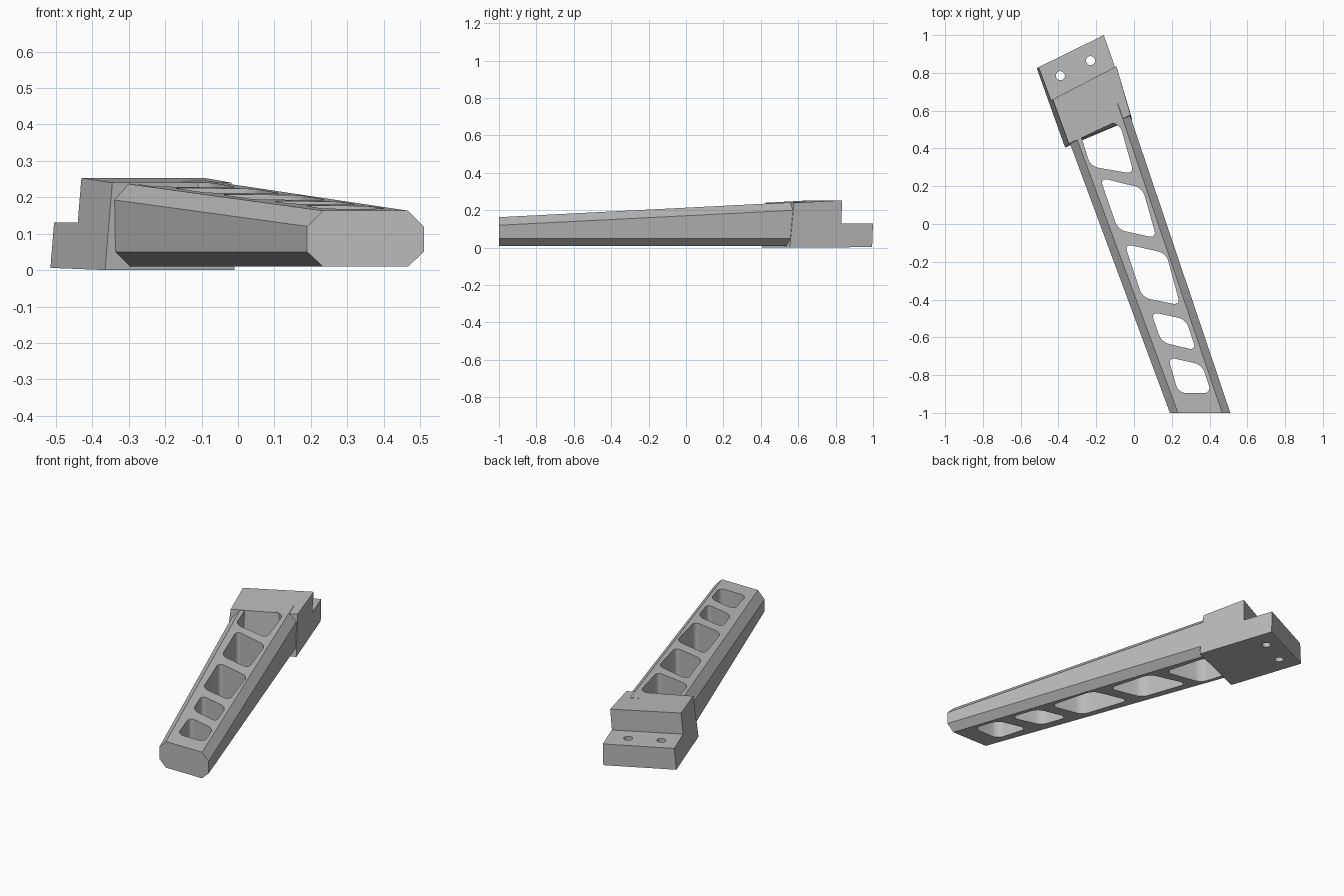
import bpy, bmesh, math
from mathutils import Vector

if "Cube" in bpy.data.objects:
    bpy.data.objects.remove(bpy.data.objects["Cube"], do_unlink=True)

grey = bpy.data.materials.new("plain grey")
grey.use_nodes = True
grey.diffuse_color = (0.5, 0.5, 0.5, 1)
grey.node_tree.nodes["Principled BSDF"].inputs["Base Color"].default_value = (0.5, 0.5, 0.5, 1)


def make_object(name, bm):
    bmesh.ops.recalc_face_normals(bm, faces=bm.faces)
    mesh = bpy.data.meshes.new(name)
    bm.to_mesh(mesh)
    bm.free()
    mesh.materials.append(grey)
    obj = bpy.data.objects.new(name, mesh)
    bpy.context.collection.objects.link(obj)
    return obj


def loft(name, start, end):
    """Solid between two matching outlines."""
    bm = bmesh.new()
    a = [bm.verts.new(p) for p in start]
    b = [bm.verts.new(p) for p in end]
    bm.faces.new(a)
    bm.faces.new(b)
    for i in range(len(a)):
        j = (i + 1) % len(a)
        bm.faces.new((a[i], a[j], b[j], b[i]))
    return make_object(name, bm)


def cut(obj, cutter):
    """Subtract the cutter, then discard it."""
    cutter.hide_render = True
    mod = obj.modifiers.new("holes", 'BOOLEAN')
    mod.operation = 'DIFFERENCE'
    mod.solver = 'EXACT'
    mod.object = cutter
    bpy.ops.object.select_all(action='DESELECT')
    obj.select_set(True)
    bpy.context.view_layer.objects.active = obj
    bpy.ops.object.modifier_apply(modifier=mod.name)
    bpy.data.objects.remove(cutter, do_unlink=True)
    bpy.ops.object.shade_smooth_by_angle(angle=math.radians(30))


# Tapering arm with chamfered corners, running into the mounting block
def arm_section(left, right, rise, chamfer=0.043):
    top, bottom = 0.163 + rise, 0.01
    l, r = Vector(left), Vector(right)
    across = (r - l).normalized() * chamfer

    def ring(p, z):
        return (p.x, p.y, z)
    return [ring(l + across, bottom), ring(r - across, bottom),
            ring(r, bottom + 0.04), ring(r, top - chamfer),
            ring(r - across, top), ring(l + across, top),
            ring(l, top - chamfer), ring(l, bottom + 0.04)]


front_end = arm_section((0.19, -1), (0.51, -1), 0)
back_end = arm_section((-0.37, 0.51), (-0.05, 0.66), 0)
# The top keeps one constant slope toward the back
for i in (3, 4, 5, 6):
    x, y, z = back_end[i]
    back_end[i] = (x, y, z + (y + 1) * 0.0507)
arm = loft("arm", front_end, back_end)

# Rounded windows through the arm
windows = [
    [(0.18, -0.705), (0.36, -0.745), (0.41, -0.895), (0.235, -0.895)],
    [(0.09, -0.465), (0.275, -0.505), (0.33, -0.67), (0.145, -0.625)],
    [(-0.05, -0.105), (0.17, -0.155), (0.245, -0.43), (0.045, -0.39)],
    [(-0.18, 0.245), (0.045, 0.19), (0.12, -0.075), (-0.085, -0.03)],
    [(-0.31, 0.56), (-0.075, 0.53), (0.0, 0.265), (-0.23, 0.305)],
]
bm = bmesh.new()
for corners in windows:
    face = bm.faces.new([bm.verts.new((x, y, -0.2)) for x, y in corners])
    ext = bmesh.ops.extrude_face_region(bm, geom=[face])
    moved = [v for v in ext["geom"] if isinstance(v, bmesh.types.BMVert)]
    bmesh.ops.translate(bm, verts=moved, vec=(0, 0, 0.8))
upright = [e for e in bm.edges if abs(e.verts[0].co.z - e.verts[1].co.z) > 0.5]
bmesh.ops.bevel(bm, geom=upright, offset=0.04, segments=6, profile=0.5, affect='EDGES')
cut(arm, make_object("window_cutter", bm))

# Stepped mounting block, leaning slightly
left_side = [(-0.365, 0.405, 0), (-0.515, 0.825, 0.006), (-0.505, 0.83, 0.13),
             (-0.44, 0.655, 0.13), (-0.43, 0.66, 0.253), (-0.345, 0.425, 0.24)]
right_side = [(-0.01, 0.555, 0), (-0.16, 0.995, 0.003), (-0.16, 1, 0.13),
              (-0.1, 0.83, 0.13), (-0.093, 0.835, 0.253), (-0.018, 0.577, 0.24)]
block = loft("mounting_block", left_side, right_side)

# Two bolt holes through the ledge
bm = bmesh.new()
for x, y in ((-0.39, 0.785), (-0.23, 0.865)):
    made = bmesh.ops.create_cone(bm, cap_ends=True, segments=32,
                                 radius1=0.024, radius2=0.024, depth=0.6)
    bmesh.ops.translate(bm, verts=made["verts"], vec=(x, y, 0.1))
cut(block, make_object("bolt_hole_cutter", bm))
